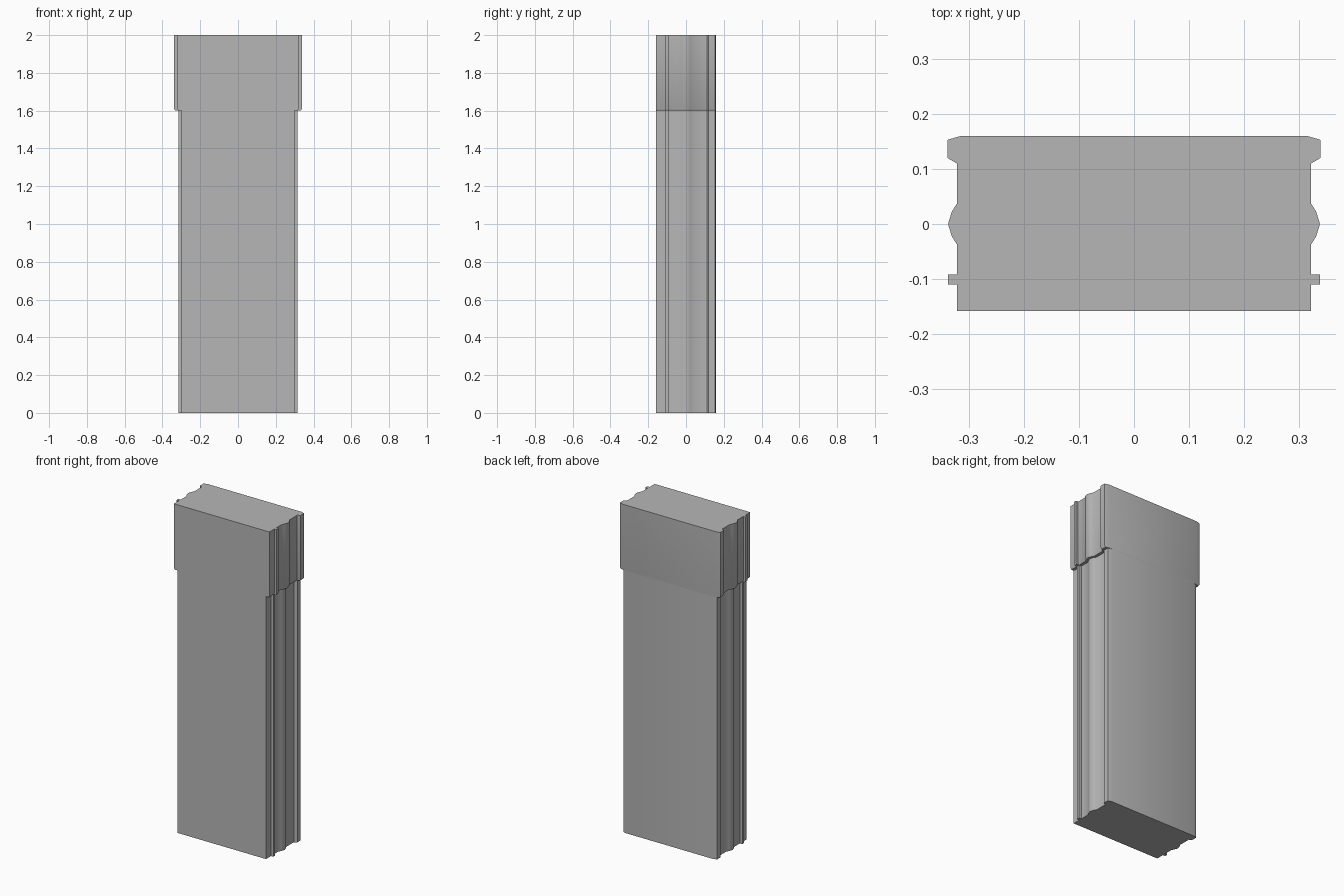
import bpy
import bmesh
import math

cube = bpy.data.objects.get("Cube")
if cube:
    bpy.data.objects.remove(cube, do_unlink=True)

# One plain stone colour
stone = bpy.data.materials.new("plain grey")
stone.use_nodes = True
grey = (0.47, 0.47, 0.47, 1)
stone.diffuse_color = grey
stone.node_tree.nodes["Principled BSDF"].inputs["Base Color"].default_value = grey

# Moulded edge, front to back: flat strip, fillet, rounded bead, rear lip
EDGE = [(0.322, -0.158), (0.322, -0.11), (0.338, -0.11), (0.338, -0.092),
        (0.322, -0.092), (0.322, -0.037), (0.331, -0.023), (0.338, 0),
        (0.331, 0.023), (0.322, 0.037), (0.322, 0.11), (0.339, 0.12),
        (0.339, 0.153), (0.315, 0.16)]

# Section height and sideways inset: shaft, rounded step, wider head
SECTIONS = [(0, 0.023), (1.6, 0.023), (1.6, 0.006), (1.61, 0), (2, 0)]


def section(bm, z, inset):
    """Mirrored outline of the moulding at one height."""
    right = [(x - inset, y) for x, y in EDGE]
    left = [(-x, y) for x, y in reversed(right)]
    return [bm.verts.new((x, y, z)) for x, y in right + left]


bm = bmesh.new()
rings = [section(bm, z, inset) for z, inset in SECTIONS]
for low, high in zip(rings, rings[1:]):
    for i in range(len(low)):
        j = (i + 1) % len(low)
        bm.faces.new((low[i], low[j], high[j], high[i]))
bm.faces.new(list(reversed(rings[0])))
bm.faces.new(rings[-1])
bmesh.ops.recalc_face_normals(bm, faces=bm.faces)

mesh = bpy.data.meshes.new("moulded_pillar")
bm.to_mesh(mesh)
bm.free()
mesh.materials.append(stone)
pillar = bpy.data.objects.new("moulded_pillar", mesh)
bpy.context.collection.objects.link(pillar)

# Soften the bead while keeping the corners crisp
bpy.ops.object.select_all(action="DESELECT")
pillar.select_set(True)
bpy.context.view_layer.objects.active = pillar
bpy.ops.object.shade_smooth_by_angle(angle=math.radians(35))
